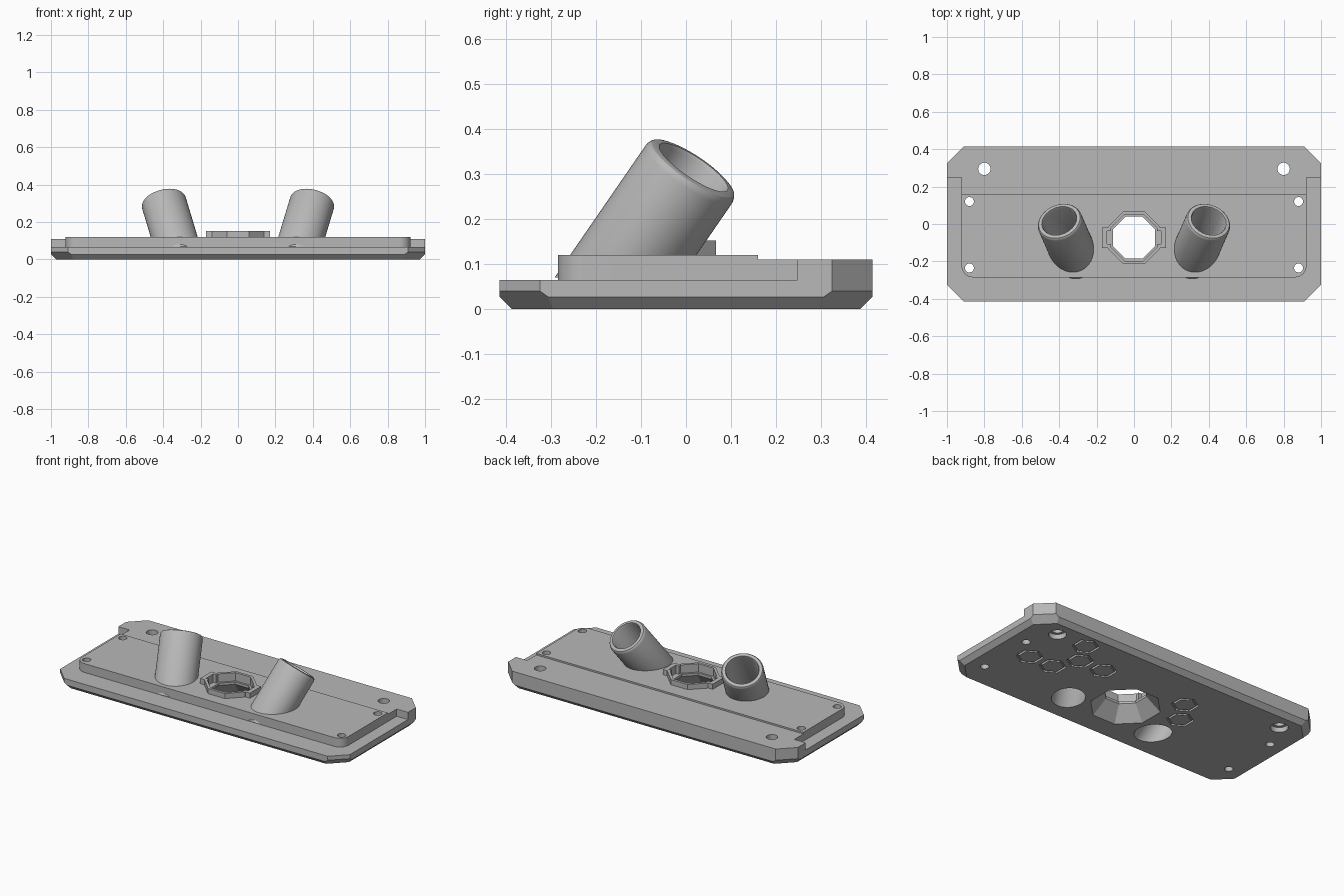
import bpy, bmesh
from math import pi, sin, cos, tan
from mathutils import Vector

if "Cube" in bpy.data.objects:
    bpy.data.objects.remove(bpy.data.objects["Cube"])

grey = bpy.data.materials.new("plain grey")
grey.use_nodes = True
colour = (0.48, 0.48, 0.48, 1)
grey.diffuse_color = colour
grey.node_tree.nodes["Principled BSDF"].inputs["Base Color"].default_value = colour


def loft(name, loops, ring=False):
    """Skin a stack of matching loops; cap the ends, or join them as a ring."""
    bm = bmesh.new()
    rows = [[bm.verts.new(p) for p in loop] for loop in loops]
    n = len(rows[0])
    pairs = list(zip(rows, rows[1:]))
    if ring:
        pairs.append((rows[-1], rows[0]))
    else:
        bm.faces.new(rows[0])
        bm.faces.new(rows[-1])
    for a, b in pairs:
        for i in range(n):
            j = (i + 1) % n
            bm.faces.new((a[i], a[j], b[j], b[i]))
    bmesh.ops.recalc_face_normals(bm, faces=bm.faces)
    mesh = bpy.data.meshes.new(name)
    bm.to_mesh(mesh)
    bm.free()
    mesh.materials.append(grey)
    ob = bpy.data.objects.new(name, mesh)
    bpy.context.collection.objects.link(ob)
    return ob


def level(points, z):
    return [(x, y, z) for x, y in points]


def prism(name, points, z0, z1):
    return loft(name, [level(points, z0), level(points, z1)])


def ngon(n, r, cx=0, cy=0, start=0):
    return [(cx + r * cos(start + 2 * pi * i / n), cy + r * sin(start + 2 * pi * i / n))
            for i in range(n)]


def rect(x, y0, y1):
    return [(-x, y0), (x, y0), (x, y1), (-x, y1)]


def octagon(flat, cy):
    return ngon(8, flat / cos(pi / 8), 0, cy, pi / 8)


def combine(target, tool, operation):
    mod = target.modifiers.new("join", 'BOOLEAN')
    mod.operation, mod.solver, mod.object = operation, 'EXACT', tool
    bpy.context.view_layer.objects.active = target
    bpy.ops.object.modifier_apply(modifier=mod.name)
    bpy.data.objects.remove(tool)


def cut(tool):
    combine(plate, tool, 'DIFFERENCE')


def add(tool):
    combine(plate, tool, 'UNION')


# Plate with clipped corners
W, D, CLIP, TOP = 1.0, 0.415, 0.09, 0.12
quarter = [(W, D - CLIP), (W - CLIP, D)]
outline = (quarter + [(-x, y) for x, y in reversed(quarter)]
           + [(-x, -y) for x, y in quarter] + [(x, -y) for x, y in reversed(quarter)])
plate = prism("mounting_plate", outline, 0, TOP)

# Chamfer along the bottom edge, deeper at the corners
bm = bmesh.new()
bm.from_mesh(plate.data)
planes = [(Vector((s * W, 0, 0.027)), Vector((s, 0, -1))) for s in (-1, 1)]
planes += [(Vector((0, s * D, 0.027)), Vector((0, s, -1))) for s in (-1, 1)]
planes += [(Vector((s * W, t * (D - CLIP), 0.04)), Vector((s, t, -2 ** 0.5)))
           for s in (-1, 1) for t in (-1, 1)]
for co, no in planes:
    hit = bmesh.ops.bisect_plane(bm, geom=bm.verts[:] + bm.edges[:] + bm.faces[:],
                                 plane_co=co, plane_no=no, clear_outer=True)
    edges = [e for e in hit["geom_cut"] if isinstance(e, bmesh.types.BMEdge)]
    bmesh.ops.holes_fill(bm, edges=[e for e in edges if e.is_boundary])
bmesh.ops.recalc_face_normals(bm, faces=bm.faces)
bm.to_mesh(plate.data)
bm.free()

# Low shelf around the front and sides, with rounded inner corners
RX, RY, R = 0.922, -0.285, 0.06
arc = [(RX - R + R * cos(a), RY + R - R * sin(a)) for a in [pi / 2 * i / 8 for i in range(9)]]
inner = [(RX, 0.248)] + arc
shelf = ([(1.2, 0.248)] + inner + [(-x, y) for x, y in reversed(inner)]
         + [(-1.2, 0.248), (-1.2, -0.6), (1.2, -0.6)])
cut(prism("shelf_cutter", shelf, 0.065, 0.3))
cut(prism("back_step_cutter", rect(1.2, 0.16, 0.6), 0.11, 0.3))

# Collar around the central opening
CY = -0.073
add(prism("collar", octagon(0.14, CY), 0.08, 0.152))
add(prism("collar_tabs", rect(0.172, CY - 0.055, CY + 0.055), 0.081, 0.152))

# Leaning tubes
SIDES = 48


def leaning(name, side, stations):
    """Loft oval sections (distance from the rim, radius) along a tube axis."""
    foot, rim = Vector((side * 0.305, -0.2, 0)), Vector((side * 0.40, 0.017, 0.315))
    axis = (rim - foot).normalized()
    u = Vector((0, 0, 1)).cross(axis).cross(axis).normalized()
    v = axis.cross(u)
    loops = []
    for d, r in stations:
        loops.append([rim + axis * d + u * r * cos(a) + v * (r + 0.007) * sin(a)
                      for a in [2 * pi * i / SIDES for i in range(SIDES)]])
    return loft(name, loops)


for side in (-1, 1):
    tube = leaning("tube", side, [(-0.45, 0.115), (-0.018, 0.115), (-0.009, 0.1125),
                                  (-0.003, 0.108), (0, 0.1)])
    combine(tube, prism("foot_cutter", rect(1.5, -1, 1), -0.5, 0.07), 'DIFFERENCE')
    add(tube)
for side in (-1, 1):
    cut(leaning("bore_cutter", side, [(-0.6, 0.086), (-0.01, 0.086), (0.02, 0.098)]))

# Central opening: funnel below, seat and tab slots above
cut(loft("funnel_cutter", [level(octagon(0.195, CY), -0.01), level(octagon(0.112, CY), 0.085),
                           level(octagon(0.112, CY), 0.2)]))
cut(prism("seat_cutter", octagon(0.124, CY), 0.1, 0.2))
cut(prism("slot_cutter", rect(0.145, CY - 0.035, CY + 0.035), 0.1, 0.21))

# Screw holes, the rear pair counterbored below
for side in (-1, 1):
    for y in (0.12, -0.235):
        cut(prism("screw_cutter", ngon(24, 0.024, side * 0.88, y), -0.1, 0.3))
    cut(prism("bolt_cutter", ngon(32, 0.033, side * 0.8, 0.295), -0.1, 0.3))
    cut(prism("counterbore_cutter", ngon(32, 0.05, side * 0.8, 0.295), -0.1, 0.03))

# Hexagonal grooves underneath, on a honeycomb grid
for x, row in ((0.595, 2), (0.515, 1), (0.35, 1), (0.595, 0), (0.76, 0), (-0.24, 1), (-0.325, 0)):
    big, small = [ngon(6, r, x, 0.01 + 0.142 * row, pi / 6) for r in (0.077, 0.062)]
    cut(loft("groove_cutter", [level(big, -0.02), level(big, 0.012),
                               level(small, 0.012), level(small, -0.02)], ring=True))

# Smooth the round walls, keep the edges crisp
for ob in bpy.context.selected_objects:
    ob.select_set(False)
plate.select_set(True)
bpy.context.view_layer.objects.active = plate
bpy.ops.object.shade_smooth_by_angle(angle=pi / 6)
